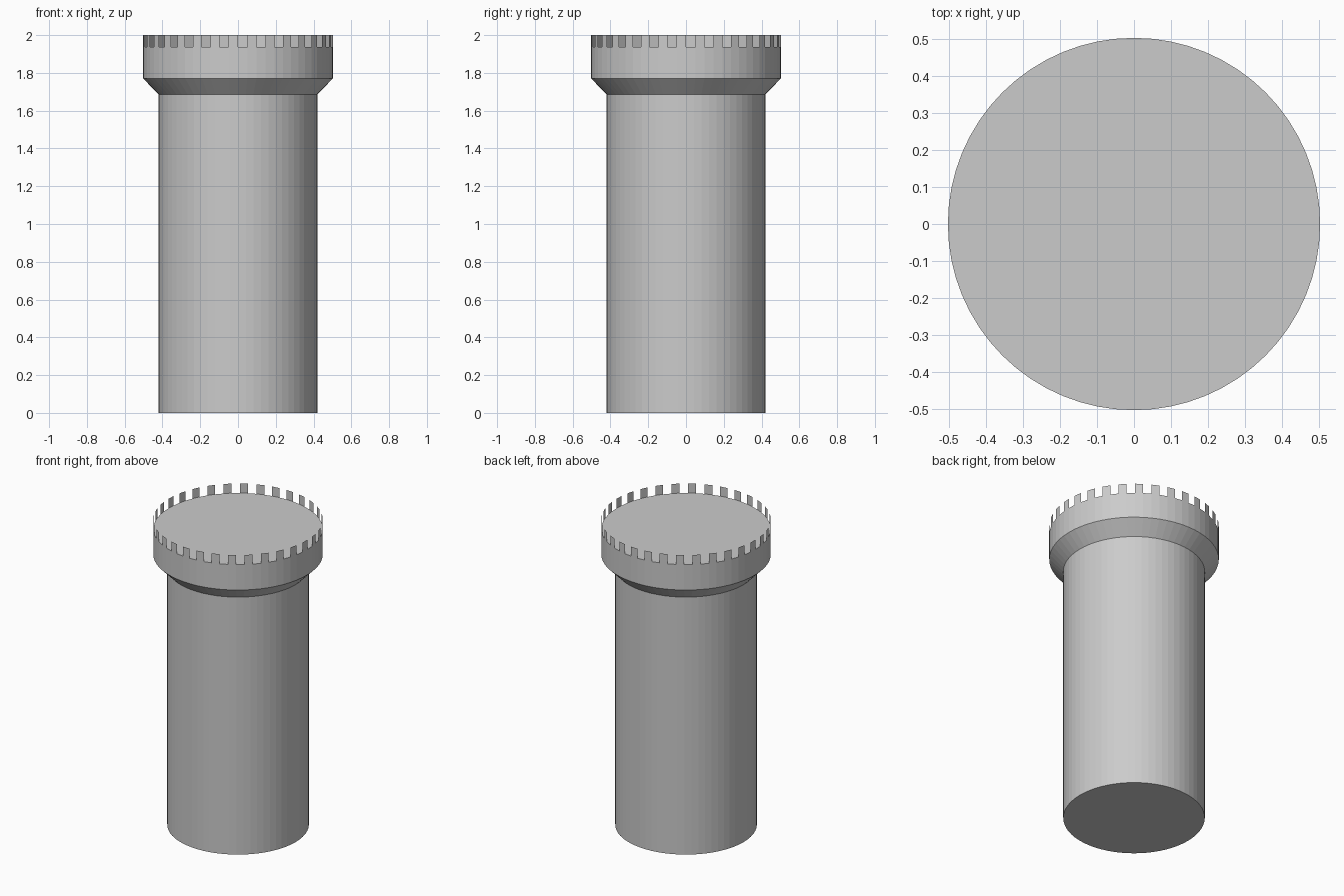
import bpy, bmesh, math

if "Cube" in bpy.data.objects:
    bpy.data.objects.remove(bpy.data.objects["Cube"])

N = 64            # sides around the tower
R_SHAFT, R_TOP = 0.42, 0.503
Z_DECK, Z_TOP = 1.9375, 2.0


def ring(bm, r, z):
    return [bm.verts.new((r * math.cos(2 * math.pi * i / N),
                          r * math.sin(2 * math.pi * i / N), z)) for i in range(N)]


def bridge(bm, low, high, step=1, start=0):
    for i in range(start, N, step):
        j = (i + 1) % N
        bm.faces.new((low[i], low[j], high[j], high[i]))


def finish(bm, name):
    loose = [v for v in bm.verts if not v.link_faces]
    bmesh.ops.delete(bm, geom=loose, context='VERTS')
    mesh = bpy.data.meshes.new(name)
    bm.to_mesh(mesh)
    bm.free()
    obj = bpy.data.objects.new(name, mesh)
    bpy.context.collection.objects.link(obj)
    return obj


# Tower body: shaft, flared corbel, collar and flat deck
bm = bmesh.new()
profile = [(R_SHAFT, 0), (R_SHAFT, 1.686), (R_TOP, 1.771), (R_TOP, Z_DECK)]
rings = [ring(bm, r, z) for r, z in profile]
for low, high in zip(rings, rings[1:]):
    bridge(bm, low, high)
bm.faces.new(rings[0][::-1])
bm.faces.new(rings[-1])
finish(bm, "tower_body")

# Battlements: thin merlons on every second side
bm = bmesh.new()
bridge(bm, ring(bm, R_TOP, Z_DECK), ring(bm, R_TOP, Z_TOP), step=2, start=1)
finish(bm, "battlements")
